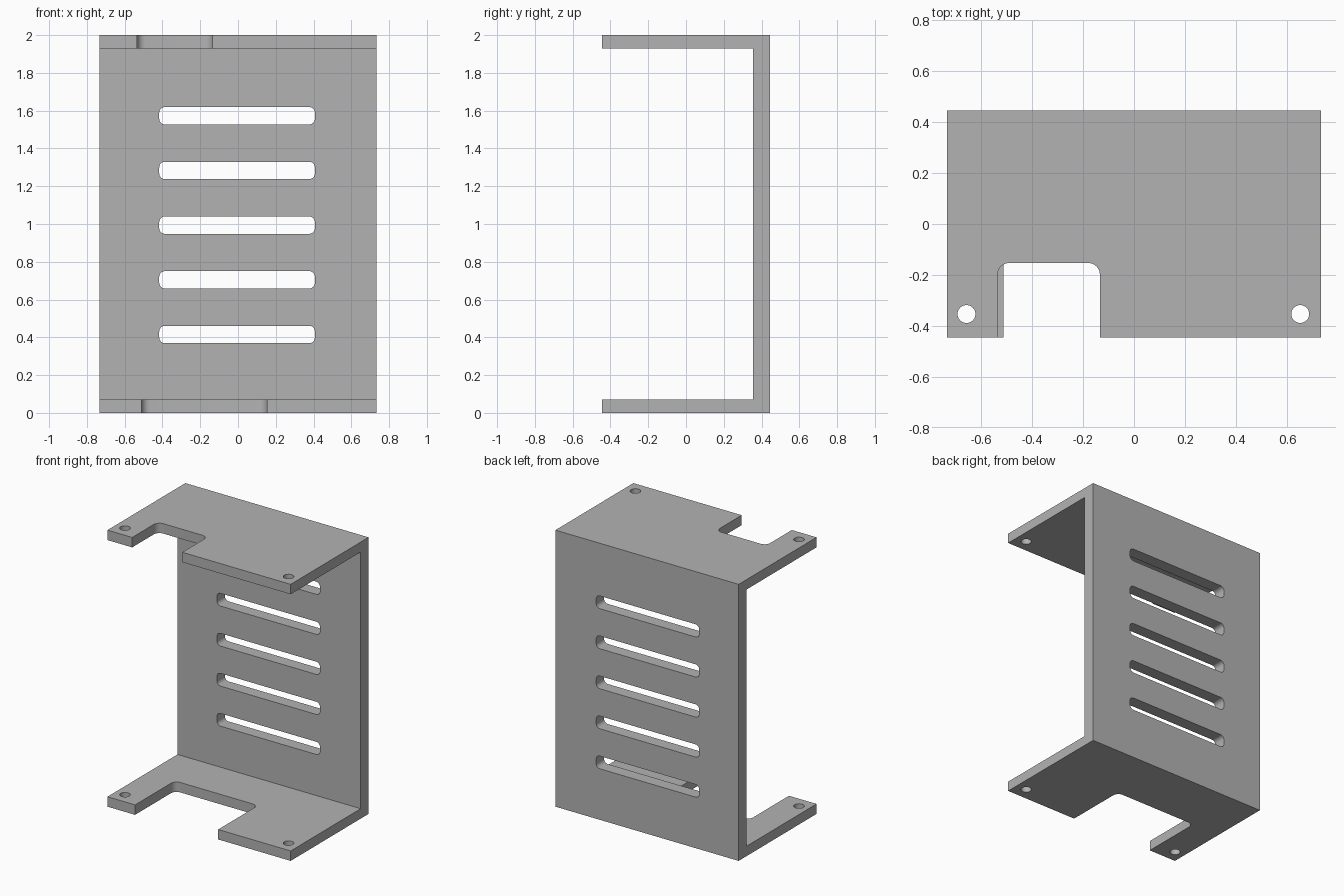
import bpy, bmesh
from math import pi, sin, cos, radians
from mathutils import Vector

cube = bpy.data.objects.get("Cube")
if cube:
    bpy.data.objects.remove(cube, do_unlink=True)

W, D, H = 0.733, 0.445, 2.0        # half width, half depth, height
FLANGE, BACK = 0.072, 0.09         # plate thicknesses

grey = bpy.data.materials.new("plain grey")
grey.use_nodes = True
grey.diffuse_color = (0.45, 0.45, 0.45, 1)
grey.node_tree.nodes["Principled BSDF"].inputs["Base Color"].default_value = grey.diffuse_color


def add_prism(bm, points, direction):
    """Extrude a closed outline into a solid."""
    face = bm.faces.new([bm.verts.new(p) for p in points])
    top = bmesh.ops.extrude_face_region(bm, geom=[face])
    moved = [g for g in top["geom"] if isinstance(g, bmesh.types.BMVert)]
    bmesh.ops.translate(bm, vec=direction, verts=moved)


def rounded_rect(u0, u1, v0, v1, r, steps=8):
    corners = [(u1 - r, v1 - r), (u0 + r, v1 - r), (u0 + r, v0 + r), (u1 - r, v0 + r)]
    return [(cu + r * cos(a), cv + r * sin(a))
            for q, (cu, cv) in enumerate(corners)
            for a in [(q + s / steps) * pi / 2 for s in range(steps + 1)]]


def make_object(name, bm):
    bmesh.ops.recalc_face_normals(bm, faces=bm.faces)
    mesh = bpy.data.meshes.new(name)
    bm.to_mesh(mesh)
    bm.free()
    mesh.materials.append(grey)
    obj = bpy.data.objects.new(name, mesh)
    bpy.context.collection.objects.link(obj)
    return obj


# C-shaped channel: back panel with top and bottom flanges
bm = bmesh.new()
inner = D - BACK
profile = [(-D, 0), (D, 0), (D, H), (-D, H), (-D, H - FLANGE),
           (inner, H - FLANGE), (inner, FLANGE), (-D, FLANGE)]
add_prism(bm, [(-W, y, z) for y, z in profile], Vector((2 * W, 0, 0)))
bracket = make_object("bracket", bm)

cuts = bmesh.new()
# Five vent slots through the back panel
for i in range(5):
    z = 0.415 + 0.2895 * i
    outline = rounded_rect(-0.417, 0.407, z - 0.046, z + 0.046, 0.03)
    add_prism(cuts, [(x, inner - 0.05, v) for x, v in outline], Vector((0, 0.2, 0)))

# Front notch and two screw holes in each flange
for base, x0, x1, back in [(0, -0.512, 0.153, 0.01), (H - FLANGE, -0.535, -0.134, -0.153)]:
    shapes = [rounded_rect(x0, x1, -D - 0.3, back, 0.045)]
    for hx in (-0.657, 0.652):
        shapes.append([(hx + 0.035 * cos(a * pi / 16), -0.353 + 0.035 * sin(a * pi / 16))
                       for a in range(32)])
    for shape in shapes:
        add_prism(cuts, [(x, y, base - 0.05) for x, y in shape], Vector((0, 0, FLANGE + 0.1)))
cutter = make_object("cutter", cuts)
cutter.hide_render = True

# Cut the openings, then smooth their rounded corners
mod = bracket.modifiers.new("openings", 'BOOLEAN')
mod.operation = 'DIFFERENCE'
mod.solver = 'EXACT'
mod.object = cutter
bpy.ops.object.select_all(action='DESELECT')
bracket.select_set(True)
bpy.context.view_layer.objects.active = bracket
bpy.ops.object.modifier_apply(modifier=mod.name)
bpy.data.objects.remove(cutter, do_unlink=True)
bpy.ops.object.shade_smooth_by_angle(angle=radians(30))
